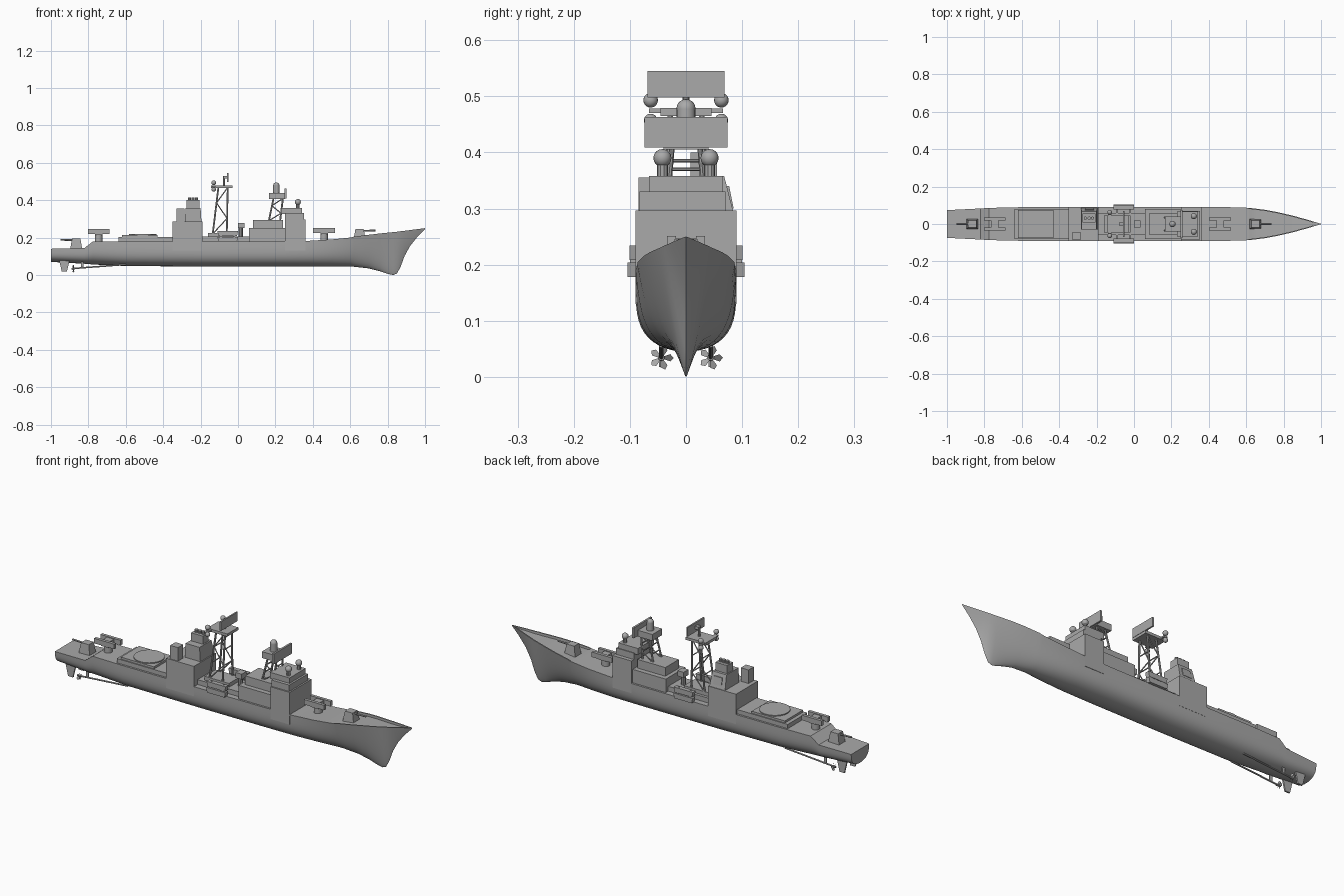
import bpy, bmesh, math
from mathutils import Vector

if "Cube" in bpy.data.objects:
    bpy.data.objects.remove(bpy.data.objects["Cube"], do_unlink=True)

grey = bpy.data.materials.new("naval grey")
grey.use_nodes = True
colour = (0.4, 0.4, 0.4, 1)
grey.diffuse_color = colour
grey.node_tree.nodes["Principled BSDF"].inputs["Base Color"].default_value = colour


def finish(name, bm):
    """Turn a bmesh into a named grey object with smooth curves and sharp edges."""
    bmesh.ops.recalc_face_normals(bm, faces=bm.faces[:])
    mesh = bpy.data.meshes.new(name)
    bm.to_mesh(mesh)
    bm.free()
    mesh.materials.append(grey)
    ob = bpy.data.objects.new(name, mesh)
    bpy.context.collection.objects.link(ob)
    bpy.ops.object.select_all(action="DESELECT")
    ob.select_set(True)
    bpy.context.view_layer.objects.active = ob
    bpy.ops.object.shade_smooth_by_angle(angle=math.radians(35))
    return ob


def box(name, x, y, z, top_x=None, top_y=None):
    """Box between ranges; the top may have its own ranges for sloped sides."""
    bm = bmesh.new()
    bmesh.ops.create_cube(bm, size=1)
    for v in bm.verts:
        upper = v.co.z > 0
        rx = top_x if upper and top_x else x
        ry = top_y if upper and top_y else y
        v.co = (rx[v.co.x > 0], ry[v.co.y > 0], z[upper])
    return finish(name, bm)


def rod(name, start, end, radius, tip=None, sides=10):
    """Cylinder or cone between two points."""
    a, b = Vector(start), Vector(end)
    bm = bmesh.new()
    bmesh.ops.create_cone(bm, cap_ends=True, segments=sides, radius1=radius,
                          radius2=radius if tip is None else tip, depth=(b - a).length)
    turn = (b - a).to_track_quat("Z", "Y")
    for v in bm.verts:
        v.co = turn @ v.co + (a + b) / 2
    return finish(name, bm)


def ball(name, centre, radius):
    bm = bmesh.new()
    bmesh.ops.create_uvsphere(bm, u_segments=16, v_segments=10, radius=radius)
    bmesh.ops.translate(bm, verts=bm.verts[:], vec=centre)
    return finish(name, bm)


# Hull stations: x, half beam, keel height, gunwale height, fullness, bulwark depth
stations = [
    (-1, .074, .07, .14, .9, 0), (-.82, .083, .06, .145, .92, 0),
    (-.775, .086, .056, .18, .95, 0), (-.6, .09, .048, .18, 1, 0),
    (-.2, .09, .045, .18, 1, 0), (.2, .09, .045, .18, 1, 0),
    (.37, .09, .045, .182, .95, 0), (.5, .09, .045, .19, .8, 0),
    (.6, .087, .045, .2, .6, 0), (.62, .086, .044, .205, .56, .012),
    (.7, .076, .035, .215, .4, .013), (.76, .065, .02, .222, .27, .013),
    (.8, .056, .006, .226, .16, .013), (.83, .049, 0, .229, .1, .013),
    (.85, .044, .008, .231, .05, .013), (.87, .039, .045, .234, 0, .013),
    (.89, .033, .1, .236, 0, .012), (.92, .025, .155, .24, 0, .01),
    (.96, .013, .205, .245, 0, .008), (1, .001, .246, .25, 0, .001)]
bm = bmesh.new()
rings = []
steps = 14
for x, beam, keel, top, full, dip in stations:
    side = []
    for i in range(steps + 1):
        h = (i / steps) ** 2
        y = beam * (full * (1 - (1 - h) ** 4) ** 0.5 + (1 - full) * h ** 0.9)
        side.append((y, keel + (top - keel) * h))
    inner = max(beam - 0.006, beam / 2)
    side += [(inner, top), (inner, top - dip)]
    outline = side + [(-y, z) for y, z in reversed(side[1:])]
    rings.append([bm.verts.new((x, y, z)) for y, z in outline])
for a, b in zip(rings, rings[1:]):
    for i in range(len(a)):
        j = (i + 1) % len(a)
        bm.faces.new((a[i], a[j], b[j], b[i]))
bm.faces.new(rings[0])
bm.faces.new(rings[-1])
bmesh.ops.remove_doubles(bm, verts=bm.verts[:], dist=1e-5)
finish("hull", bm)

# Aft deckhouse and helicopter pad
box("aft_deckhouse", (-.64, -.34), (-.08, .08), (.17, .202))
box("pad_base", (-.62, -.43), (-.075, .075), (.2, .213))
rod("landing_circle", (-.51, 0, .21), (-.51, 0, .218), .073, sides=40)

# Aft superstructure with funnel
flush = (-.09, .09)
box("aft_block", (-.35, -.19), flush, (.13, .285))
box("aft_tower", (-.285, -.195), (-.03, .088), (.28, .358), (-.28, -.2), (-.03, .068))
box("tower_panel", (-.262, -.215), (.06, .085), (.3, .34), (-.262, -.215), (.06, .077))
box("tower_side_box", (-.33, -.285), (-.085, -.042), (.28, .355))
box("funnel", (-.275, -.207), (.008, .055), (.35, .4))
for x in (-.26, -.24, -.222):
    rod("exhaust_pipe", (x, .031, .39), (x, .031, .414), .009)

# Midship houses
box("mid_house", (-.19, .07), (-.06, .06), (.17, .205))
box("mid_upper_house", (-.16, -.02), (-.045, .045), (.2, .225))
box("forward_house", (.06, .26), (-.08, .08), (.17, .25))
box("forward_upper_house", (.08, .24), (-.055, .055), (.24, .295))
rod("director_post", (.015, 0, .2), (.015, 0, .26), .012)
box("director_head", (0, .035), (-.02, .02), (.25, .278))

# Bridge
box("bridge_block", (.25, .36), flush, (.13, .297))
box("bridge_middle", (.25, .352), (-.083, .07), (.29, .33))
box("bridge_top", (.23, .342), (-.066, .066), (.325, .358))

# Boats on davits and bridge domes, on both sides
for s in (-1, 1):
    rod("bridge_dome_post", (.32, s * .042, .35), (.32, s * .042, .385), .01)
    ball("bridge_dome", (.32, s * .042, .39), .016)
    for z, out in ((.178, .095), (.208, .092)):
        ys = sorted((s * (out - .014), s * (out + .009)))
        box("boat", (-.105, -.005), ys, (z, z + .026), (-.11, 0))
    for x in (-.09, -.02):
        box("davit", (x - .005, x + .005), sorted((s * .06, s * .1)), (.2, .208))
        box("davit_arm", (x - .004, x + .004), sorted((s * .082, s * .09)), (.17, .236))


def lattice(name, base_x, base_y, base_z, top_x, top_y, top_z):
    """Four-legged mast with zigzag braces on each side."""
    def at(ix, s, t):
        x = base_x[ix] + (top_x[ix] - base_x[ix]) * t
        y = base_y + (top_y - base_y) * t
        return (x, s * y, base_z + (top_z - base_z) * t)
    for s in (-1, 1):
        for ix in (0, 1):
            rod(name + "_leg", at(ix, s, 0), at(ix, s, 1), .005, sides=8)
        for k in range(3):
            rod(name + "_brace", at(k % 2, s, k / 3), at(1 - k % 2, s, (k + 1) / 3), .003, sides=6)
    for ix in (0, 1):
        for t in (1 / 3, 2 / 3):
            rod(name + "_crossbar", at(ix, -1, t), at(ix, 1, t), .003, sides=6)


# Forward mast with dome and flat radar
lattice("forward_mast", (.165, .225), .035, .29, (.19, .24), .025, .41)
box("forward_mast_platform", (.165, .25), (-.04, .04), (.405, .438))
rod("forward_dome_base", (.205, 0, .43), (.205, 0, .477), .017, sides=16)
ball("forward_dome", (.205, 0, .478), .017)
box("forward_radar", (.248, .258), (-.074, .074), (.409, .463))

# Aft mast with platform, spheres and upper radar
lattice("aft_mast", (-.135, -.06), .04, .22, (-.105, -.055), .028, .468)
box("aft_mast_platform", (-.145, -.03), (-.045, .045), (.465, .479))
box("aft_mast_yard", (-.14, -.12), (-.066, .066), (.47, .478))
for s in (-1, 1):
    ball("mast_sphere", (-.13, s * .063, .493), .013)
    ball("mast_lower_sphere", (-.13, s * .063, .457), .012)
rod("radar_post", (-.075, 0, .475), (-.075, 0, .53), .006)
box("radar_bracket", (-.078, -.05), (-.01, .01), (.515, .53))
box("upper_radar", (-.058, -.05), (-.069, .069), (.498, .545))

# Twin missile launchers and deck guns
for x, z, face in ((-.745, .18, -1), (.46, .185, 1)):
    rod("launcher_base", (x, 0, z - .01), (x, 0, z + .04), .02, sides=16)
    box("launcher_head", (x - .02, x + .02), (-.03, .03), (z + .035, z + .062))
    for s in (-1, 1):
        ys = sorted((s * .018, s * .034))
        box("launcher_rail", (x - .058, x + .058), ys, (z + .04, z + .066))
for x, z, face in ((-.865, .14, -1), (.65, .19, 1)):
    box("gun_house", (x - .032, x + .032), (-.026, .026), (z, z + .056),
        (x - .022, x + .022), (-.02, .02))
    rod("gun_barrel", (x, 0, z + .046), (x + face * .085, 0, z + .048), .0045)

# Rudders, shafts and propellers
for s in (-1, 1):
    y = s * .044
    box("rudder", (-.942, -.915), (y - .004, y + .004), (.018, .08), (-.957, -.9))
    rod("propeller_shaft", (-.89, y, .034), (-.6, y, .056), .004)
    rod("propeller_hub", (-.888, y, .034), (-.872, y, .035), .006)
    box("shaft_strut", (-.84, -.825), (y - .002, y + .002), (.036, .08))
    for k in range(5):
        a = k * math.tau / 5
        radial = Vector((0, math.cos(a), math.sin(a)))
        across = Vector((.6, -.8 * math.sin(a), .8 * math.cos(a)))
        hub = Vector((-.88, y, .034))
        bm = bmesh.new()
        bm.faces.new([bm.verts.new(hub + radial * r + across * w) for r, w in
                      ((.004, -.003), (.016, -.008), (.022, 0), (.016, .008), (.004, .003))])
        bmesh.ops.solidify(bm, geom=bm.faces[:], thickness=.001)
        finish("propeller_blade", bm)
